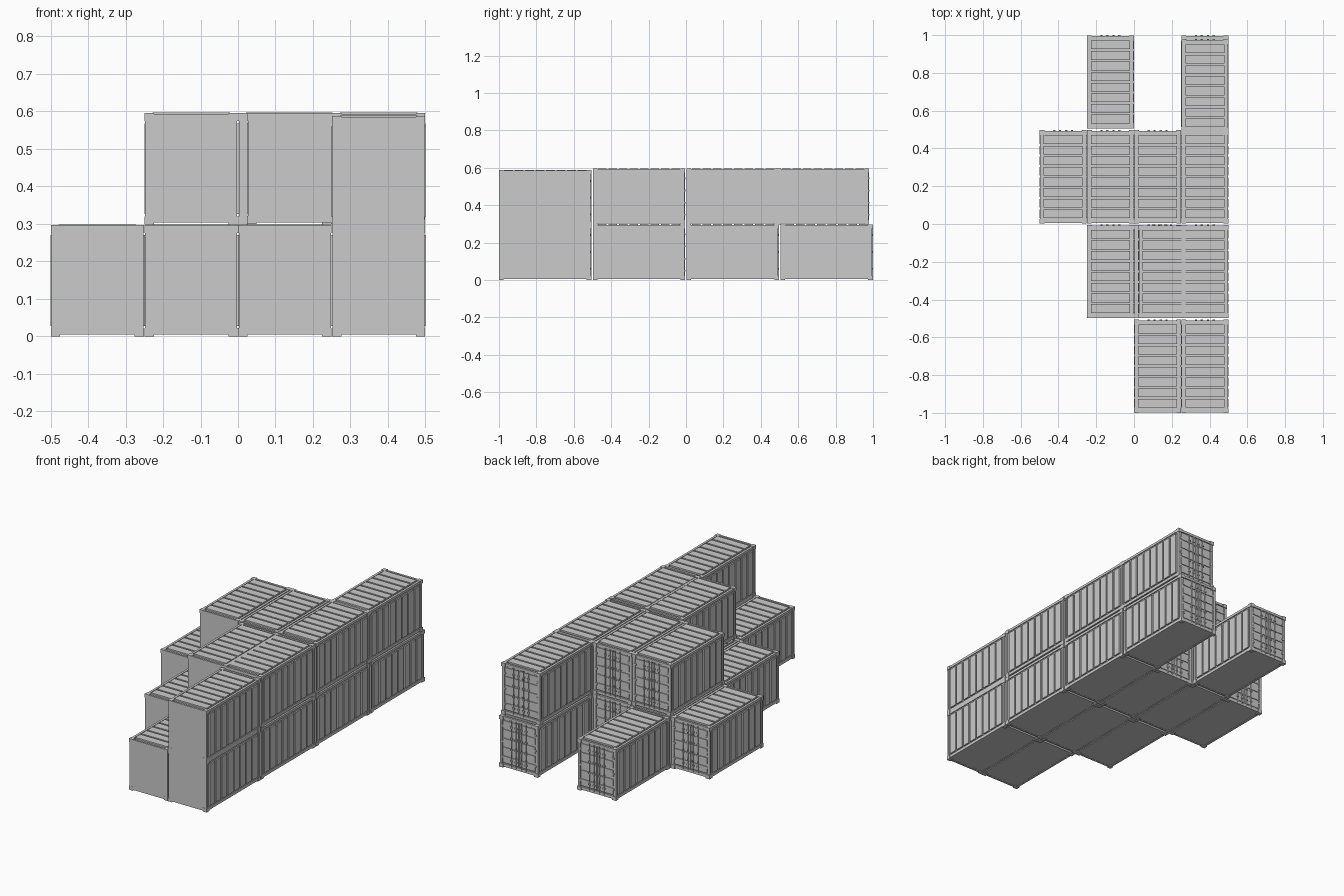
import bpy, bmesh
from mathutils import Matrix, Vector

if "Cube" in bpy.data.objects:
    bpy.data.objects.remove(bpy.data.objects["Cube"])

HX, YF, YB, H = 0.1235, -0.248, 0.243, 0.296   # half width, front, back, height
N = 8                                           # raised panels along the length
bm = bmesh.new()


def box(x0, x1, y0, y1, z0, z1):
    size = Matrix.Diagonal((x1 - x0, y1 - y0, z1 - z0, 1))
    mid = Matrix.Translation(((x0 + x1) / 2, (y0 + y1) / 2, (z0 + z1) / 2))
    bmesh.ops.create_cube(bm, size=1, matrix=mid @ size)


def both(x0, x1, *rest):
    box(x0, x1, *rest)
    box(-x1, -x0, *rest)


# solid core with flat front and floor
box(-HX + .006, HX - .006, YF + .002, YB - .008, .006, H - .006)
box(-HX + .001, HX - .001, YF + .001, YF + .012, .005, H - .001)

# long rails and rear posts
for z0, z1 in ((.005, .022), (H - .015, H - .001)):
    both(HX - .014, HX - .001, YF + .002, YB - .001, z0, z1)
    box(-HX + .002, HX - .002, YB - .013, YB - .001, z0, z1)
both(HX - .016, HX - .001, YB - .014, YB - .001, .01, H - .01)

# corner castings
for y0, y1 in ((YF, YF + .024), (YB - .022, YB + .003)):
    for z0, z1 in ((0, .022), (H - .02, H + .001)):
        both(HX - .024, HX + .001, y0, y1, z0, z1)

# raised panels on the sides and roof
a, b, gap = YF + .028, YB - .024, .010
step = (b - a + gap) / N
for i in range(N):
    y = a + i * step
    both(HX - .010, HX + .0015, y, y + step - gap, .028, .270)
    box(-HX + .020, HX - .020, y, y + step - gap, H - .010, H + .0025)

# doors: two leaves with horizontal bars, four locking rods with brackets
both(.003, .105, YB - .012, YB - .006, .026, .278)
for i in range(5):
    z = .028 + i * .0515
    both(.005, .103, YB - .008, YB - .002, z, z + .038)
both(.001, .005, YB - .01, YB - .001, .024, .278)
for x in (.017, .047):
    both(x - .002, x + .002, YB - .004, YB + .003, .015, H - .012)
    for z in (.05, .115, .18, .245):
        both(x - .006, x + .006, YB - .004, YB + .0045, z - .004, z + .004)
for z in (.06, .15, .24):                       # hinges
    both(.098, .112, YB - .006, YB + .001, z - .005, z + .005)

mesh = bpy.data.meshes.new("shipping_container")
bm.to_mesh(mesh)
bm.free()

# stack layout: (column, row) per layer
layers = [
    [(2, 0), (3, 0), (1, 1), (2, 1), (3, 1), (0, 2), (1, 2), (2, 2), (3, 2), (1, 3), (3, 3)],
    [(3, 0), (2, 1), (3, 1), (1, 2), (2, 2), (3, 2), (3, 3)],
]
# small misalignments of some containers
shift = {(2, 1, 1): (.024, 0, .001), (3, 3, 1): (0, -.020, 0), (3, 0, 1): (0, 0, -.008),
         (2, 1, 0): (0, 0, 0)}
for k, cells in enumerate(layers):
    for c, r in cells:
        ob = bpy.data.objects.new(f"container_level{k}_col{c}_row{r}", mesh)
        base = Vector((-.375 + .25 * c, -.752 + .5015 * r, .298 * k))
        ob.location = base + Vector(shift.get((c, r, k), (0, 0, 0)))
        bpy.context.collection.objects.link(ob)
